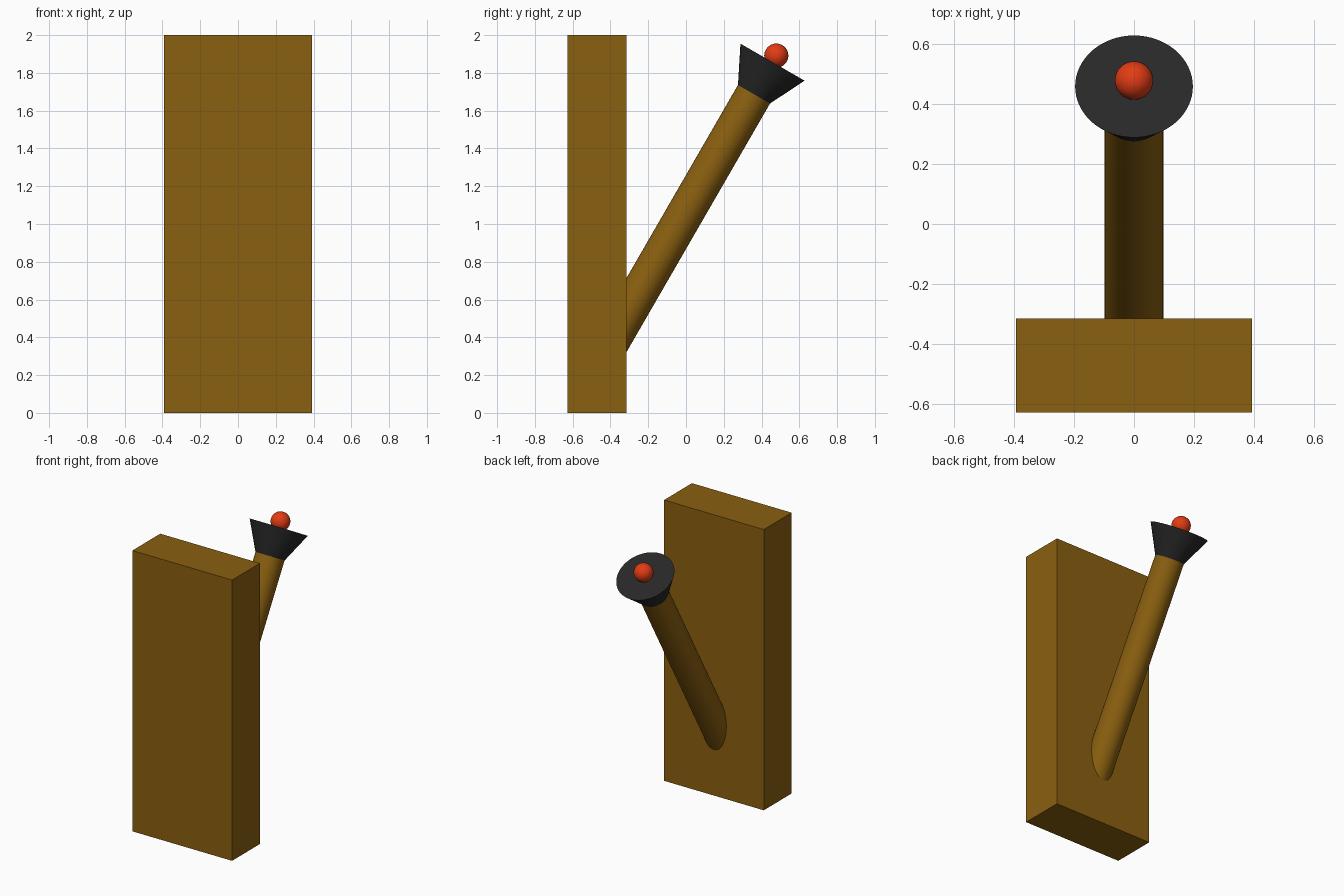
import bpy
import math
from mathutils import Vector

cube = bpy.data.objects.get("Cube")
if cube:
    bpy.data.objects.remove(cube, do_unlink=True)

TILT = math.radians(30)
AXIS = Vector((0, math.sin(TILT), math.cos(TILT)))
ROD_TOP = Vector((0, 0.36, 1.687))
ROD_RADIUS, ROD_LENGTH = 0.098, 1.57
CUP_HEIGHT, CUP_RADIUS = 0.196, 0.196


def material(name, colour):
    mat = bpy.data.materials.new(name)
    mat.use_nodes = True
    mat.diffuse_color = (*colour, 1)
    bsdf = next(n for n in mat.node_tree.nodes if n.type == "BSDF_PRINCIPLED")
    bsdf.inputs["Base Color"].default_value = (*colour, 1)
    return mat


def finish(name, mat, smooth=True):
    obj = bpy.context.object
    obj.name = name
    obj.data.materials.append(mat)
    if smooth:
        bpy.ops.object.shade_smooth_by_angle(angle=math.radians(35))
    return obj


def tilted_cone(name, start, height, r1, r2, mat):
    """Round solid running from start along the tilted axis."""
    bpy.ops.mesh.primitive_cone_add(
        vertices=64, radius1=r1, radius2=r2, depth=height,
        location=start + AXIS * height / 2, rotation=(-TILT, 0, 0))
    return finish(name, mat)


wood = material("brown", (0.255, 0.115, 0.005))
black = material("charcoal", (0.021, 0.021, 0.021))
red = material("orange red", (0.76, 0.045, 0.007))

# Upright wall block
bpy.ops.mesh.primitive_cube_add(size=1, location=(0, -0.471, 1))
bpy.context.object.scale = (0.786, 0.314, 2)
bpy.ops.object.transform_apply(location=False, rotation=False, scale=True)
finish("wall_block", wood, smooth=False)

# Slanted handle, its lower end buried in the block
tilted_cone("handle", ROD_TOP - AXIS * ROD_LENGTH, ROD_LENGTH,
            ROD_RADIUS, ROD_RADIUS, wood)

# Flared cup on the handle
tilted_cone("cup", ROD_TOP, CUP_HEIGHT, ROD_RADIUS, CUP_RADIUS, black)

# Ember ball resting in the cup
bpy.ops.mesh.primitive_uv_sphere_add(
    segments=32, ring_count=16, radius=0.064,
    location=ROD_TOP + AXIS * (CUP_HEIGHT + 0.04))
finish("ember_ball", red)
